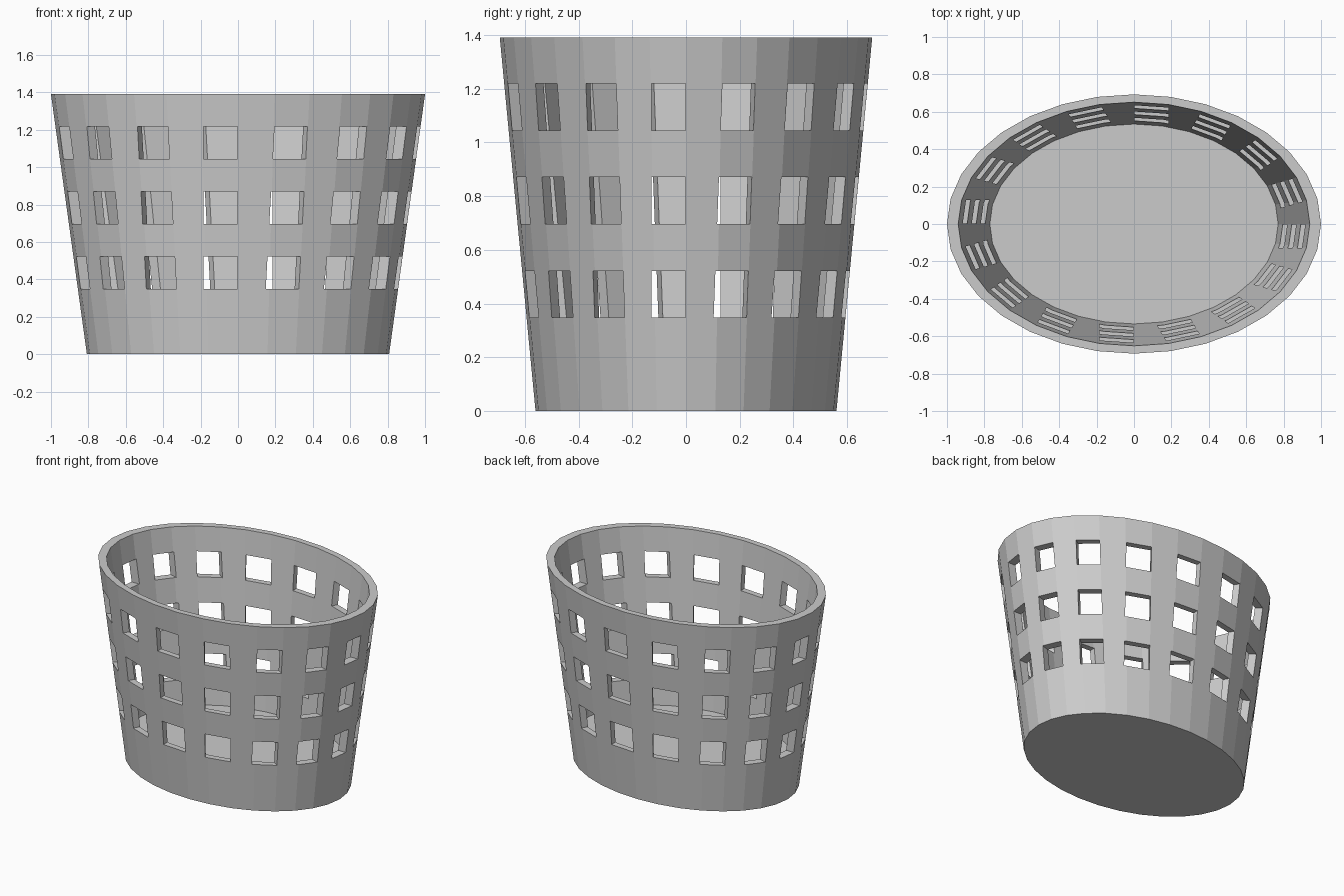
import bpy, bmesh
from math import sin, cos, pi
from mathutils import Matrix, Vector

if "Cube" in bpy.data.objects:
    bpy.data.objects.remove(bpy.data.objects["Cube"])

SIDES, SQUASH, HEIGHT = 32, 0.693, 1.39


def make_object(name, bm):
    bmesh.ops.recalc_face_normals(bm, faces=bm.faces)
    mesh = bpy.data.meshes.new(name)
    bm.to_mesh(mesh)
    bm.free()
    obj = bpy.data.objects.new(name, mesh)
    bpy.context.collection.objects.link(obj)
    return obj


# Basket body: oval tapered shell with a closed floor, lofted through four rings
bm = bmesh.new()
profile = [(0.808, 0), (1.0, HEIGHT), (0.94, HEIGHT), (0.771, 0.17)]
rings = []
for r, z in profile:
    rings.append([bm.verts.new((r * cos(2 * pi * i / SIDES),
                                r * SQUASH * sin(2 * pi * i / SIDES), z))
                  for i in range(SIDES)])
for a, b in zip(rings, rings[1:]):
    for i in range(SIDES):
        j = (i + 1) % SIDES
        bm.faces.new((a[i], a[j], b[j], b[i]))
bm.faces.new(rings[0])
bm.faces.new(rings[-1])
basket = make_object("basket", bm)

# Window cutters: three rows of sixteen radial boxes, each beside its radius line
bm = bmesh.new()
squash = Matrix.Scale(SQUASH, 4, Vector((0, 1, 0)))
for row in range(3):
    z = 0.348 * (row + 1) + 0.087
    for k in range(16):
        m = (squash @ Matrix.Rotation(2 * pi * k / 16, 4, 'Z')
             @ Matrix.Translation((0.95, -0.0935, z))
             @ Matrix.Diagonal((0.7, 0.183, 0.174, 1)))
        bmesh.ops.create_cube(bm, size=1, matrix=m)
cutter = make_object("window_cutter", bm)
cutter.hide_render = True

# Cut the windows and discard the cutter
mod = basket.modifiers.new("windows", 'BOOLEAN')
mod.operation = 'DIFFERENCE'
mod.solver = 'EXACT'
mod.object = cutter
bpy.context.view_layer.objects.active = basket
bpy.ops.object.modifier_apply(modifier=mod.name)
bpy.data.objects.remove(cutter)
